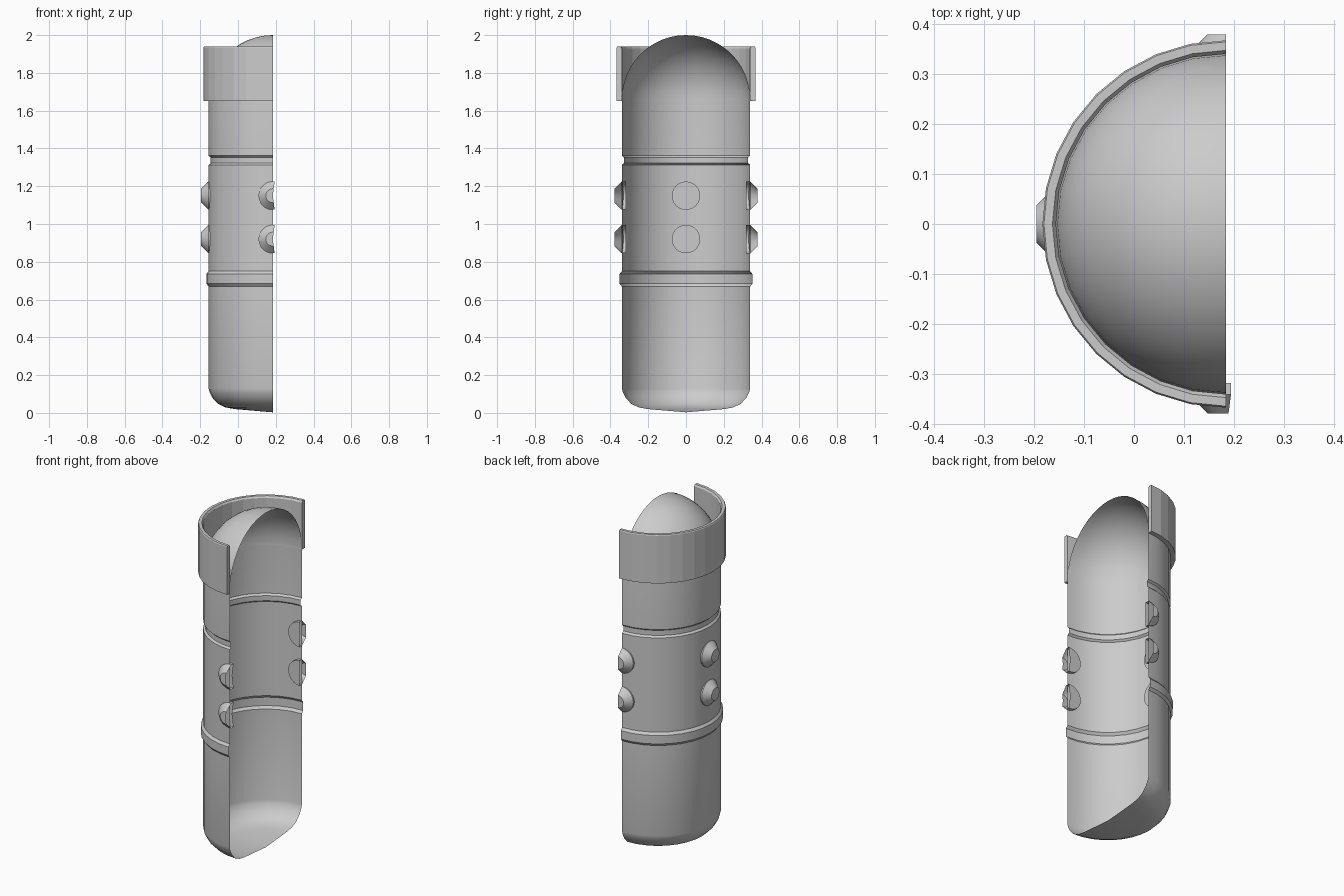
import bpy, bmesh
from math import sin, cos, pi, radians
from mathutils import Matrix, Vector

if "Cube" in bpy.data.objects:
    bpy.data.objects.remove(bpy.data.objects["Cube"])

AXIS = 0.184   # x of the cylinder axis, which is also the cut plane
R = 0.34       # body radius


def lathe(name, profile, start, end, steps, matrix, smooth=35, closed=False):
    """Sweep an (r, z) profile around local z between two angles."""
    bm = bmesh.new()
    full = abs(end - start) >= 360
    rows = []
    for i in range(steps if full else steps + 1):
        a = radians(start + (end - start) * i / steps)
        rows.append([bm.verts.new((r * cos(a), r * sin(a), z)) for r, z in profile])
    n = len(profile)
    for i in range(steps):
        p, q = rows[i], rows[(i + 1) % len(rows)]
        for j in range(n if closed else n - 1):
            k = (j + 1) % n
            bm.faces.new((p[j], q[j], q[k], p[k]))
    if closed and not full:
        bm.faces.new(rows[0])
        bm.faces.new(rows[-1][::-1])
    bmesh.ops.remove_doubles(bm, verts=bm.verts, dist=1e-5)
    bmesh.ops.recalc_face_normals(bm, faces=bm.faces)
    # open shells: make the faces point away from the axis
    if not closed and sum(f.normal.dot(f.calc_center_median() - Vector((0, 0, profile[0][1])))
                          * f.calc_area() for f in bm.faces) < 0:
        bmesh.ops.reverse_faces(bm, faces=bm.faces)
    mesh = bpy.data.meshes.new(name)
    bm.to_mesh(mesh)
    bm.free()
    obj = bpy.data.objects.new(name, mesh)
    bpy.context.collection.objects.link(obj)
    obj.matrix_world = matrix
    if smooth:
        bpy.ops.object.select_all(action='DESELECT')
        obj.select_set(True)
        bpy.context.view_layer.objects.active = obj
        bpy.ops.object.shade_smooth_by_angle(angle=radians(smooth))
    return obj


centre = Matrix.Translation((AXIS, 0, 0))

# Half shell: shallow pointed base, rounded corner, raised band, groove, dome
body = [(0, 0.003), (0.2, 0.02), (0.25, 0.029), (0.29, 0.048), (0.32, 0.08), (0.335, 0.11),
        (R, 0.13), (R, 0.67), (0.352, 0.685), (0.352, 0.735), (R, 0.75),
        (R, 1.312), (0.329, 1.322), (0.329, 1.352), (R, 1.362)]
body += [(R * cos(i * pi / 24), 1.66 + R * sin(i * pi / 24)) for i in range(12)]
body.append((0, 2.0))
lathe("shell_body", body, 90, 270, 16, centre)

# Collar around the dome
collar = [(R, 1.65), (0.367, 1.65), (0.367, 1.935), (0.364, 1.94), (0.347, 1.94), (R, 1.93)]
lathe("top_collar", collar, 90, 270, 16, centre, smooth=0, closed=True)

# Studs: full ones on the left, halved ones at the two cut edges
stud = [(0, 0.318), (0.075, 0.318), (0.075, 0.341), (0.037, 0.379), (0, 0.379)]
for level, z in (("lower", 0.92), ("upper", 1.15)):
    # local z points outward, local x stays along world x for the edge studs
    for side, out, start, end, steps in (
            ("left", (-1, 0, 0), 0, 360, 24),
            ("front", (0, -1, 0), 82.5, 277.5, 13),
            ("back", (0, 1, 0), 90, 270, 12)):
        w = Vector(out)
        u = Vector((0, 1, 0)) if side == "left" else Vector((1, 0, 0))
        v = w.cross(u)
        m = Matrix((u, v, w)).transposed().to_4x4()
        m.translation = (AXIS, 0, z)
        lathe(f"{side}_{level}_stud", stud, start, end, steps, m)
